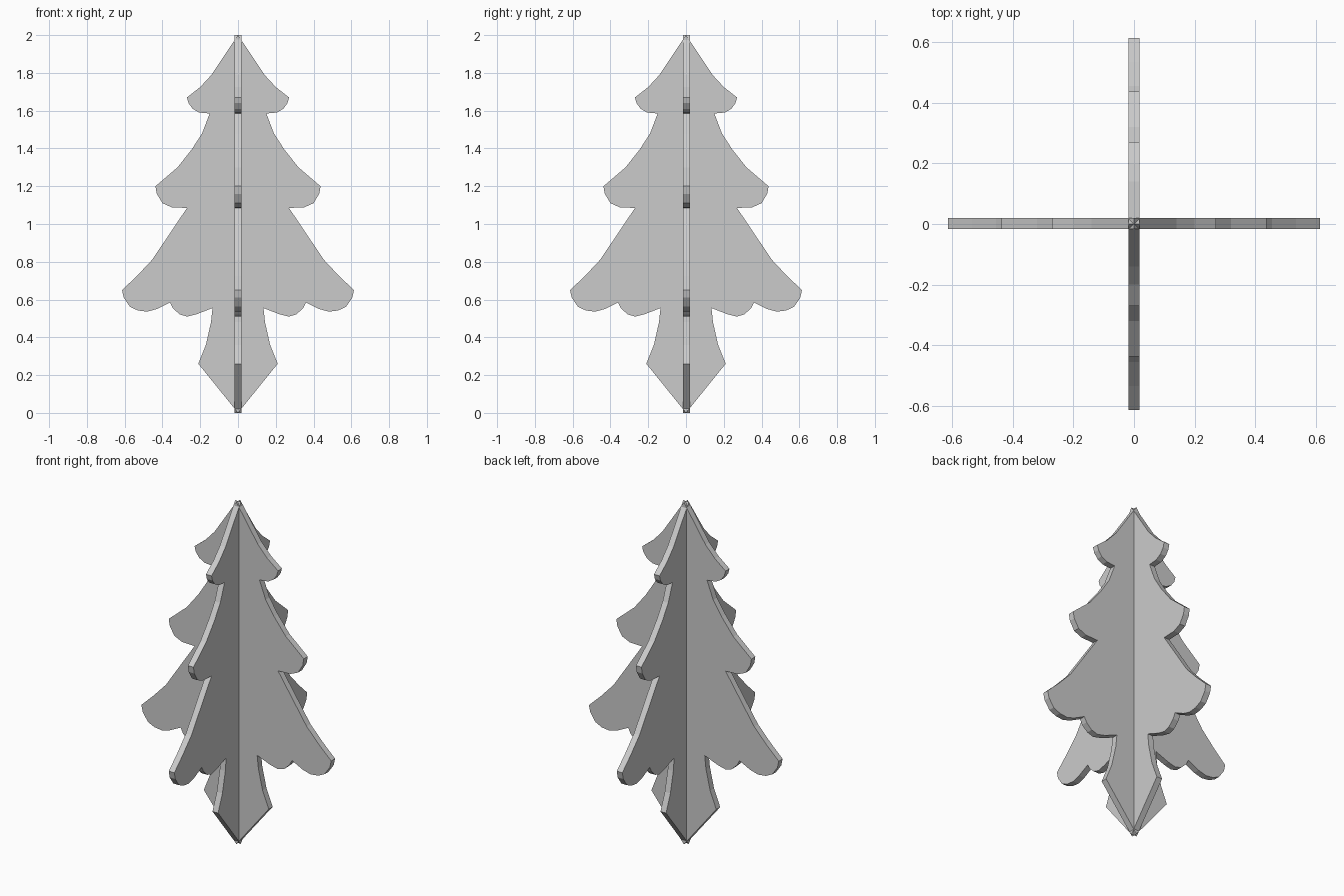
import bpy, bmesh
from math import radians
from mathutils import Matrix

if "Cube" in bpy.data.objects:
    bpy.data.objects.remove(bpy.data.objects["Cube"])

# Right half of the tree outline (distance from trunk axis, height), top to bottom
HALF = [
    (0.14, 1.79), (0.20, 1.725), (0.27, 1.67),                       # top tier slope
    (0.262, 1.64), (0.24, 1.61), (0.205, 1.59), (0.15, 1.585),       # top tier lobe
    (0.19, 1.48), (0.245, 1.395), (0.32, 1.30), (0.437, 1.20),       # middle slope
    (0.43, 1.16), (0.40, 1.11), (0.35, 1.088), (0.27, 1.085),        # middle lobe
    (0.455, 0.81), (0.535, 0.725), (0.614, 0.65),                    # lower slope
    (0.605, 0.61), (0.572, 0.562), (0.53, 0.542), (0.48, 0.536),     # outer lobe
    (0.43, 0.55), (0.36, 0.585), (0.345, 0.555), (0.31, 0.522),
    (0.27, 0.51), (0.22, 0.522), (0.135, 0.555),                     # inner lobe
    (0.143, 0.48), (0.17, 0.36), (0.21, 0.26),                       # trunk
]


def panel(name, angle, near, far):
    """Flat cut-out: mirrored outline extruded from near to far, turned about z."""
    outline = [(0, 2.0)] + HALF + [(0, 0.0)] + [(-x, z) for x, z in reversed(HALF)]
    bm = bmesh.new()
    face = bm.faces.new([bm.verts.new((x, near, z)) for x, z in outline])
    ext = bmesh.ops.extrude_face_region(bm, geom=[face], use_keep_orig=True)
    moved = [g for g in ext["geom"] if isinstance(g, bmesh.types.BMVert)]
    bmesh.ops.translate(bm, vec=(0, far - near, 0), verts=moved)
    bmesh.ops.rotate(bm, matrix=Matrix.Rotation(radians(angle), 3, 'Z'), verts=bm.verts)
    bmesh.ops.recalc_face_normals(bm, faces=bm.faces)
    mesh = bpy.data.meshes.new(name)
    bm.to_mesh(mesh)
    bm.free()
    obj = bpy.data.objects.new(name, mesh)
    bpy.context.collection.objects.link(obj)
    return obj


# Two crossed tree panels
panel("tree_panel_side_to_side", 0, -0.016, 0.020)
panel("tree_panel_front_to_back", 90, -0.018, 0.018)
